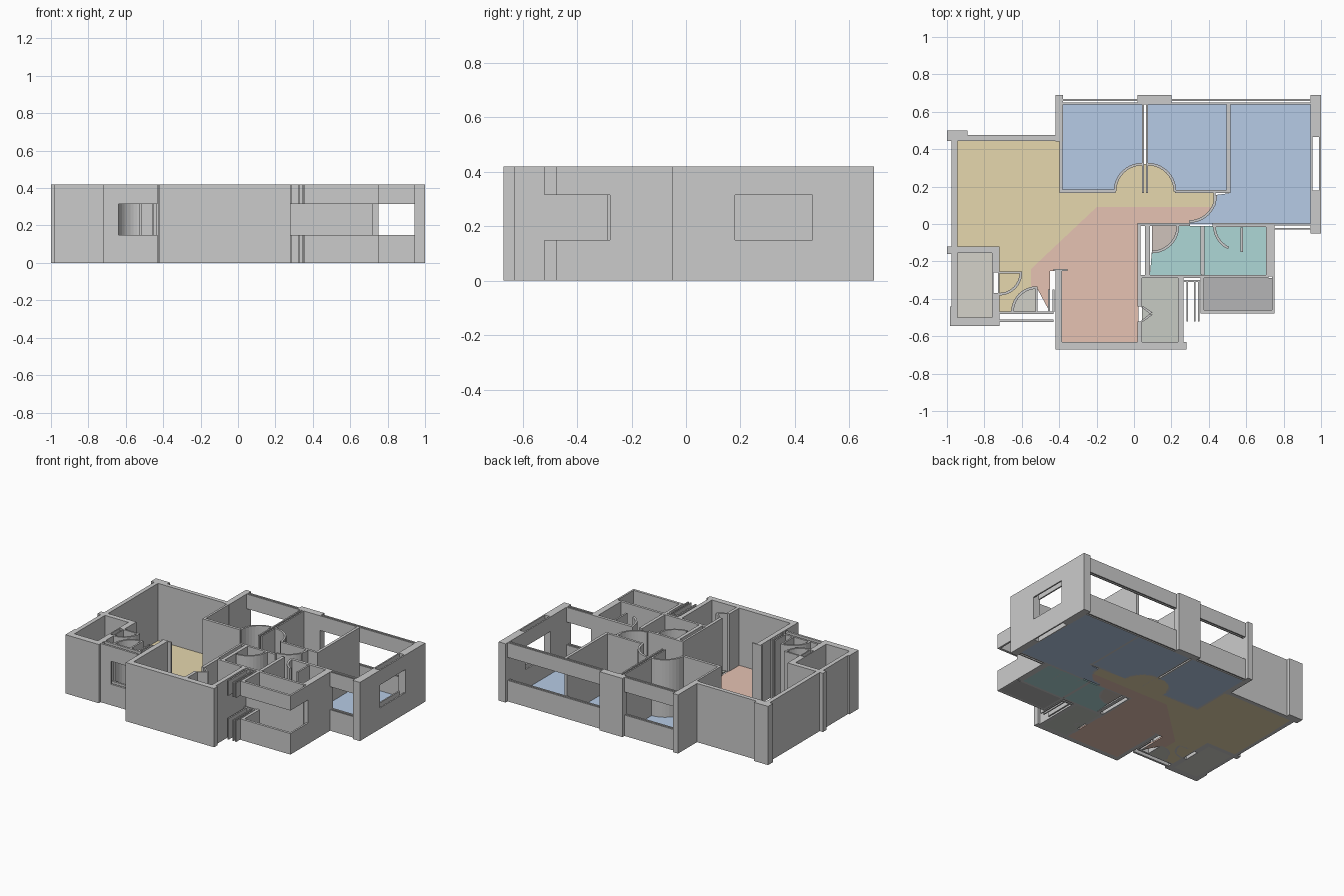
import bpy, bmesh
from math import cos, sin, radians

H, SILL, HEAD = 0.42, 0.15, 0.315


def finish(name, bm, color=None):
    me = bpy.data.meshes.new(name)
    bmesh.ops.recalc_face_normals(bm, faces=bm.faces)
    bm.to_mesh(me)
    bm.free()
    ob = bpy.data.objects.new(name, me)
    bpy.context.collection.objects.link(ob)
    if color:
        mat = bpy.data.materials.new(name + "_paint")
        mat.diffuse_color = (*color, 1)
        me.materials.append(mat)


def prism(bm, pts, z0, z1):
    """Extrude a plan outline from z0 to z1."""
    face = bm.faces.new([bm.verts.new((x, y, z0)) for x, y in pts])
    top = bmesh.ops.extrude_face_region(bm, geom=[face], use_keep_orig=True)["geom"]
    bmesh.ops.translate(bm, vec=(0, 0, z1 - z0),
                        verts=[v for v in top if isinstance(v, bmesh.types.BMVert)])


def rect(x0, y0, x1, y1):
    return [(x0, y0), (x1, y0), (x1, y1), (x0, y1)]


def arc(cx, cy, r, a0, a1, n=10):
    angles = [radians(a0 + (a1 - a0) * i / n) for i in range(n + 1)]
    return [(cx + r * cos(a), cy + r * sin(a)) for a in angles]


def walls(name, rects, levels=((0, H),)):
    bm = bmesh.new()
    for r in rects:
        for z0, z1 in levels:
            prism(bm, rect(*r), z0, z1)
    finish(name, bm)


def windows(name, rects):
    walls(name, rects, ((0, SILL), (HEAD, H)))


def swing(name, cx, cy, r, a0, a1, t=0.014):
    """Curved door-swing wall."""
    bm = bmesh.new()
    prism(bm, arc(cx, cy, r + t / 2, a0, a1) + arc(cx, cy, r - t / 2, a1, a0), 0, H)
    finish(name, bm)


def floor(name, color, *outlines):
    bm = bmesh.new()
    for pts in outlines:
        prism(bm, pts, 0, 0.01)
    finish(name, bm, color)


# Outer walls and corner columns
walls("outer_walls", [
    (-1.0, 0.445, -0.89, 0.5), (-0.975, -0.12, -0.945, 0.445),
    (-0.89, 0.445, -0.42, 0.475), (-0.42, 0.44, -0.38, 0.69),
    (0.02, 0.64, 0.2, 0.69),
    (0.945, 0.465, 1.0, 0.69), (0.945, -0.05, 1.0, 0.18),
    (0.705, -0.28, 0.75, 0.0),
    (-0.42, -0.67, 0.28, -0.63), (-0.42, -0.63, -0.385, -0.24),
    (-0.43, -0.25, -0.355, -0.24), (0.235, -0.63, 0.265, -0.29),
])

# Utility shaft at the left front
walls("shaft_walls", [
    (-0.975, -0.155, -0.72, -0.12), (-0.975, -0.545, -0.945, -0.155),
    (-1.0, -0.16, -0.975, -0.12), (-0.985, -0.545, -0.975, -0.44),
    (-0.945, -0.545, -0.72, -0.5), (-0.76, -0.26, -0.72, -0.155),
    (-0.76, -0.5, -0.72, -0.37), (-0.76, -0.37, -0.752, -0.26),
    (-0.728, -0.37, -0.72, -0.26),
])

# Bedroom partitions, some built as twin leaves
walls("bedroom_partitions", [
    (-0.397, 0.165, -0.382, 0.44), (-0.397, 0.165, -0.1, 0.185),
    (0.043, 0.165, 0.053, 0.64), (0.064, 0.165, 0.074, 0.64),
    (0.22, 0.165, 0.515, 0.182), (0.495, 0.18, 0.515, 0.64),
    (0.425, 0.1, 0.437, 0.165),
])

# Bathroom and kitchen partitions
walls("service_partitions", [
    (0.02, -0.29, 0.035, 0.005), (0.06, -0.29, 0.085, 0.005),
    (0.02, -0.012, 0.3, 0.005), (0.42, -0.016, 0.75, 0.005),
    (0.355, -0.27, 0.378, -0.01), (0.02, -0.29, 0.72, -0.272),
    (0.02, -0.44, 0.042, -0.29), (0.02, -0.63, 0.042, -0.52),
    (0.57, -0.15, 0.582, -0.02),
])

# Kitchen folding door
bm = bmesh.new()
for s in (-1, 1):
    prism(bm, [(0.035, -0.48 + s * 0.04), (0.05, -0.48 + s * 0.04),
               (0.1, -0.48 + s * 0.006), (0.085, -0.48)], 0, H)
finish("folding_door", bm)

# Windows: twin leaves with an open band
windows("back_windows", [(x0, y, x1, y + 0.009)
                         for x0, x1 in ((-0.38, 0.02), (0.2, 0.945))
                         for y in (0.64, 0.658)])
windows("side_window", [(0.945, 0.18, 0.955, 0.465), (0.99, 0.18, 1.0, 0.465)])
windows("bedroom_front_window", [(0.75, -0.009, 0.945, 0.003),
                                 (0.75, -0.03, 0.945, -0.021)])
windows("balcony_parapet", [(0.355, -0.478, 0.75, -0.46), (0.737, -0.46, 0.75, -0.28),
                            (0.355, -0.46, 0.375, -0.28)])
windows("duct_leaves", [(0.265, -0.31, 0.355, -0.3), (0.28, -0.52, 0.29, -0.3),
                        (0.32, -0.52, 0.329, -0.3), (0.341, -0.52, 0.35, -0.3)])

# Entrance leaves and doors
windows("entrance_leaves", [(-0.66, -0.482, -0.43, -0.468), (-0.64, -0.525, -0.43, -0.51)])
walls("entrance_walls", [
    (-0.72, -0.482, -0.66, -0.468), (-0.72, -0.525, -0.64, -0.51),
    (-0.72, -0.265, -0.6, -0.253), (-0.527, -0.47, -0.515, -0.335),
    (-0.46, -0.47, -0.45, -0.35), (-0.435, -0.47, -0.425, -0.35),
])
for args in (("shaft_door_swing", -0.72, -0.26, 0.115, 270, 360),
             ("entry_door_swing", -0.52, -0.47, 0.13, 90, 180),
             ("left_bedroom_swing", 0.043, 0.175, 0.145, 90, 180),
             ("middle_bedroom_swing", 0.074, 0.175, 0.145, 0, 90),
             ("right_bedroom_swing", 0.295, 0.155, 0.142, 270, 360),
             ("bath_door_swing", 0.095, -0.01, 0.14, 270, 360),
             ("shower_door_swing", 0.56, -0.01, 0.13, 180, 245)):
    swing(*args)

# Coloured floors
floor("bedroom_floor", (0.47, 0.6, 0.79),
      [(-0.385, 0.175)] + arc(0.043, 0.175, 0.145, 180, 90) + [(0.043, 0.645), (-0.385, 0.645)],
      [(0.5, 0.175), (0.5, 0.645), (0.074, 0.645)] + arc(0.074, 0.175, 0.145, 90, 0),
      [(0.51, 0.645), (0.51, 0.165)] + arc(0.295, 0.155, 0.142, 360, 270)
      + [(0.3, 0.0), (0.95, 0.0), (0.95, 0.645)])
floor("living_floor", (0.79, 0.68, 0.42),
      [(-0.95, 0.45), (-0.395, 0.45), (-0.395, 0.175)] + arc(0.043, 0.175, 0.145, 180, 90)
      + arc(0.074, 0.175, 0.145, 90, 0)
      + [(0.43, 0.165), (0.43, 0.09), (-0.2, 0.09), (-0.55, -0.24), (-0.55, -0.345)]
      + arc(-0.52, -0.47, 0.13, 105, 180) + [(-0.72, -0.47), (-0.72, -0.12), (-0.95, -0.12)])
floor("dining_floor", (0.79, 0.54, 0.45),
      [(-0.2, 0.09), (0.42, 0.09)] + arc(0.295, 0.155, 0.142, 330, 270)
      + [(0.295, 0.0), (0.025, 0.0), (0.025, -0.635), (-0.39, -0.635), (-0.39, -0.25),
         (-0.45, -0.25), (-0.45, -0.47), (-0.52, -0.34), (-0.55, -0.34), (-0.55, -0.24)])
floor("bath_floor", (0.42, 0.68, 0.67),
      [(0.085, -0.275), (0.36, -0.275), (0.36, -0.01)] + arc(0.095, -0.01, 0.14, 360, 270),
      rect(0.375, -0.275, 0.705, -0.01))
floor("bath_entry_floor", (0.62, 0.54, 0.5),
      [(0.095, -0.01)] + arc(0.095, -0.01, 0.14, 270, 360))
floor("kitchen_floor", (0.57, 0.6, 0.55), rect(0.042, -0.635, 0.238, -0.29))
floor("balcony_floor", (0.46, 0.46, 0.47), rect(0.375, -0.465, 0.74, -0.288))
floor("shaft_floor", (0.66, 0.65, 0.59), rect(-0.948, -0.505, -0.758, -0.153))
floor("entry_floor", (0.64, 0.63, 0.57),
      [(-0.52, -0.47)] + arc(-0.52, -0.47, 0.13, 90, 180))
